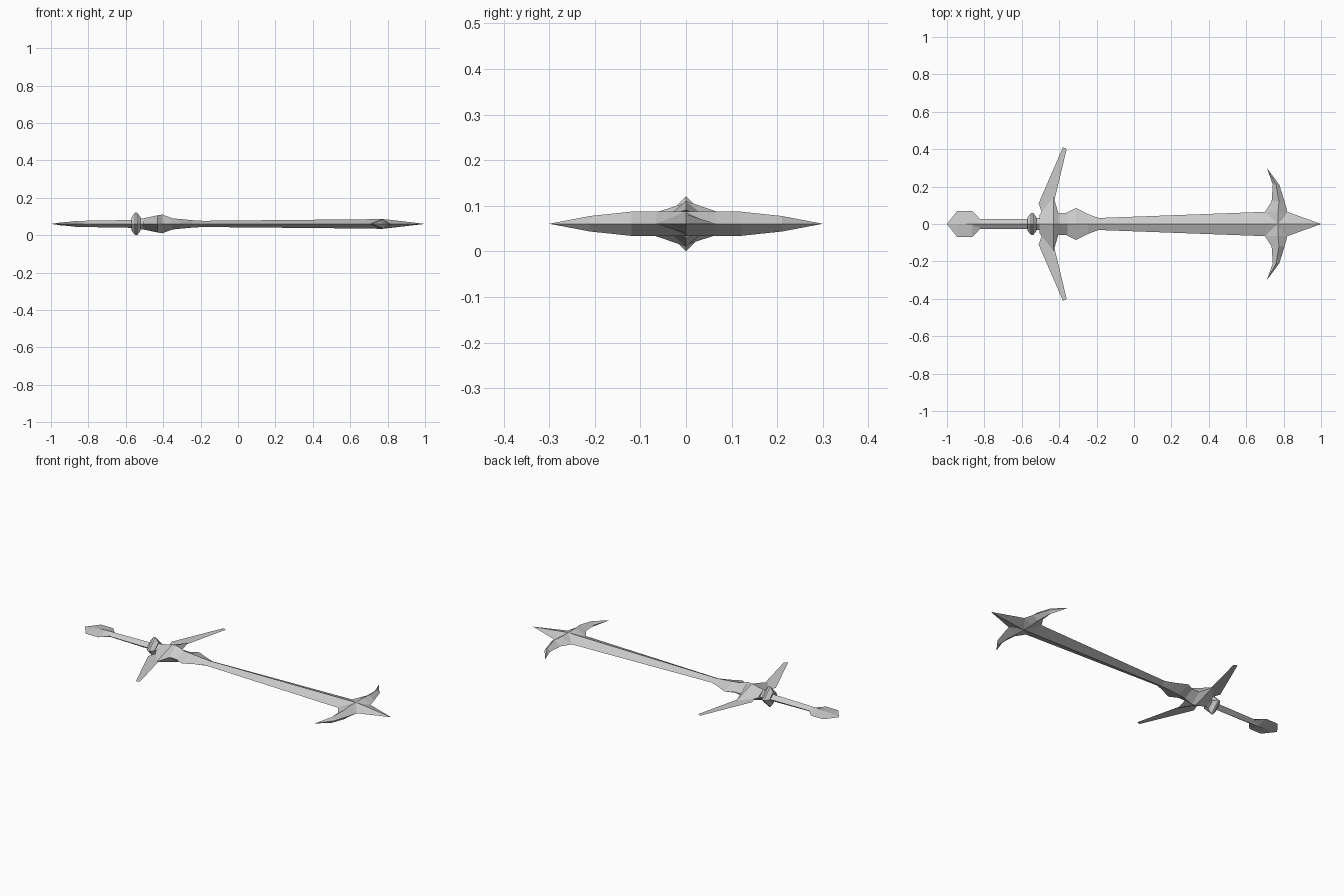
import bpy, bmesh

cube = bpy.data.objects.get("Cube")
if cube:
    bpy.data.objects.remove(cube, do_unlink=True)

MID = 0.0605  # height of the flat centre plane

steel = bpy.data.materials.new("grey_steel")
steel.use_nodes = True
GREY = (0.6, 0.6, 0.6, 1)
steel.diffuse_color = GREY
steel.node_tree.nodes["Principled BSDF"].inputs["Base Color"].default_value = GREY


def finish(name, bm, solid=True):
    if solid:
        bmesh.ops.remove_doubles(bm, verts=bm.verts, dist=0.0005)
        bmesh.ops.recalc_face_normals(bm, faces=bm.faces)
    mesh = bpy.data.meshes.new(name)
    bm.to_mesh(mesh)
    bm.free()
    mesh.materials.append(steel)
    obj = bpy.data.objects.new(name, mesh)
    bpy.context.collection.objects.link(obj)
    return obj


def loft(name, rings):
    """Skin a list of four-cornered rings and cap both ends."""
    bm = bmesh.new()
    loops = [[bm.verts.new(p) for p in ring] for ring in rings]
    for a, b in zip(loops, loops[1:]):
        for i in range(4):
            j = (i + 1) % 4
            bm.faces.new((a[i], a[j], b[j], b[i]))
    bm.faces.new(loops[0])
    bm.faces.new(loops[-1])
    return finish(name, bm)


def diamond_bar(name, stations):
    """Diamond sections along x, each (x, half width, half height)."""
    return loft(name, [[(x, w, MID), (x, 0, MID + h), (x, -w, MID), (x, 0, MID - h)]
                       for x, w, h in stations])


# Handle
diamond_bar("pommel", [(-1, 0, 0), (-.945, .07, .008), (-.865, .07, .014), (-.825, .028, .015)])
diamond_bar("grip", [(-.93, .004, .008), (-.865, .025, .016), (-.56, .028, .021)])
diamond_bar("collar_ring", [(-.57, .035, .035), (-.55, .06, .0605), (-.54, .06, .0605), (-.52, .035, .035)])
diamond_bar("neck", [(-.53, .03, .028), (-.49, .035, .03)])

# Guard and blade
diamond_bar("guard", [(-.505, .05, .03), (-.43, .144, .046), (-.405, .06, .05), (-.353, .06, .031)])
diamond_bar("blade", [(-.36, .06, .031), (-.31, .085, .026), (-.245, .053, .02), (-.19, .032, .0165),
                      (.70, .065, .025), (.77, .065, .0265), (.82, .065, .021), (1, 0, 0)])

# Hooks and thin wings, one per side
for side, s in (("left", 1), ("right", -1)):
    hook = [(0, .70, .77, .82, .0265), (.065, .70, .77, .82, .0265), (.12, .736, .775, .805, .0265),
            (.21, .742, .76, .777, .017), (.30, .71, .71, .71, 0)]
    loft(side + "_hook", [[(inner, s * y, MID), (ridge, s * y, MID + h),
                           (outer, s * y, MID), (ridge, s * y, MID - h)]
                          for y, inner, ridge, outer, h in hook])
    bm = bmesh.new()
    outline = [(-.49, .055), (-.425, .13), (-.36, .40), (-.38, .41), (-.51, .11)]
    # outline order is flipped on one side so both sheets face up
    bm.faces.new([bm.verts.new((x, s * y, MID)) for x, y in outline[::s]])
    finish(side + "_wing", bm, solid=False)
